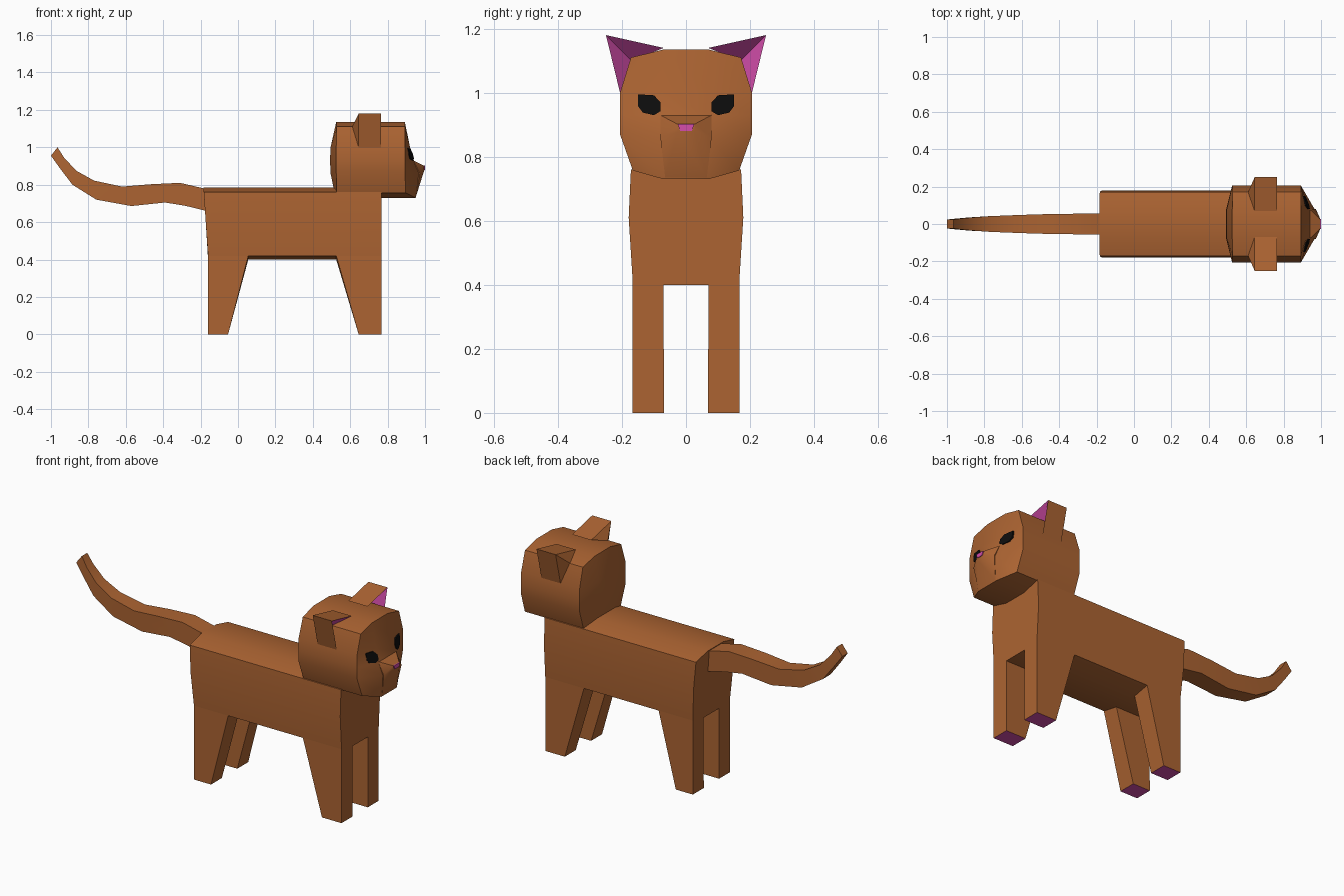
import bpy, bmesh, math
from mathutils import Vector

if "Cube" in bpy.data.objects:
    bpy.data.objects.remove(bpy.data.objects["Cube"])


def material(name, rgb):
    m = bpy.data.materials.new(name)
    m.diffuse_color = (*rgb, 1)
    m.use_nodes = True
    m.node_tree.nodes["Principled BSDF"].inputs["Base Color"].default_value = m.diffuse_color
    return m


FUR = material("brown_fur", (0.413, 0.127, 0.032))
PINK = material("pink_skin", (0.66, 0.076, 0.41))
BLACK = material("black_eye", (0.004, 0.004, 0.004))


def finish(name, bm, mats, angle=35):
    bmesh.ops.recalc_face_normals(bm, faces=bm.faces)
    me = bpy.data.meshes.new(name)
    bm.to_mesh(me)
    bm.free()
    for m in mats:
        me.materials.append(m)
    ob = bpy.data.objects.new(name, me)
    bpy.context.collection.objects.link(ob)
    bpy.ops.object.select_all(action='DESELECT')
    ob.select_set(True)
    bpy.context.view_layer.objects.active = ob
    bpy.ops.object.shade_smooth_by_angle(angle=math.radians(angle))
    return ob


def loft(bm, rings):
    """Closed tube through rings of equal length, with end caps."""
    vs = [[bm.verts.new(p) for p in r] for r in rings]
    n = len(vs[0])
    for a, b in zip(vs, vs[1:]):
        for i in range(n):
            bm.faces.new((a[i], a[(i + 1) % n], b[(i + 1) % n], b[i]))
    return bm.faces.new(vs[0]), bm.faces.new(vs[-1])


def sandwich(name, rows):
    """Front and back sheets of four columns, joined round the rim.
    Row: outer y, outer z, inner y, inner z, then x as front outer/inner, back outer/inner."""
    bm = bmesh.new()
    sheets = []
    for k in (4, 6):
        sheets.append([[bm.verts.new((r[k], -r[0], r[1])), bm.verts.new((r[k + 1], -r[2], r[3])),
                        bm.verts.new((r[k + 1], r[2], r[3])), bm.verts.new((r[k], r[0], r[1]))]
                       for r in rows])
    n = len(rows)
    for s in sheets:
        for i in range(n - 1):
            for j in range(3):
                bm.faces.new((s[i][j], s[i][j + 1], s[i + 1][j + 1], s[i + 1][j]))
    rim = ([(0, j) for j in range(4)] + [(i, 3) for i in range(1, n)]
           + [(n - 1, j) for j in (2, 1, 0)] + [(i, 0) for i in range(n - 2, 0, -1)])
    f, b = sheets
    for (i, j), (k, l) in zip(rim, rim[1:] + rim[:1]):
        bm.faces.new((f[i][j], f[k][l], b[k][l], b[i][j]))
    return finish(name, bm, [FUR])


# Body
sandwich("body", [
    (0.172, 0.76, 0.07, 0.785, 0.768, 0.768, -0.183, -0.185),
    (0.179, 0.61, 0.07, 0.61, 0.768, 0.768, -0.173, -0.173),
    (0.167, 0.42, 0.07, 0.40, 0.768, 0.768, -0.16, -0.16)])

# Head with rounded back and pushed-out face
sandwich("head", [
    (0.172, 1.11, 0.07, 1.135, 0.892, 0.892, 0.528, 0.525),
    (0.206, 1.00, 0.075, 1.00, 0.892, 0.920, 0.525, 0.495),
    (0.206, 0.93, 0.075, 0.93, 0.892, 0.940, 0.525, 0.492),
    (0.206, 0.87, 0.075, 0.86, 0.892, 0.968, 0.525, 0.495),
    (0.166, 0.757, 0.07, 0.73, 0.897, 0.950, 0.528, 0.522)])

# Muzzle
bm = bmesh.new()
for x, y, z in [(0.938, 0.08, 0.93), (0.972, 0.08, 0.86), (0.994, 0.027, 0.902),
                (0.996, 0.027, 0.878), (0.951, 0.065, 0.735), (0.90, 0.06, 0.80)]:
    for s in (-1, 1):
        bm.verts.new((x, s * y, z))
bmesh.ops.convex_hull(bm, input=bm.verts)
finish("muzzle", bm, [FUR], 25)

# Nose plate
bm = bmesh.new()
loft(bm, [[(x, -0.026, 0.902), (x, 0.026, 0.902), (x, 0.018, 0.88), (x, -0.018, 0.88)]
          for x in (0.992, 1.0)])
finish("nose", bm, [PINK])

for s, side in ((-1, "right"), (1, "left")):
    # Legs with an inset pad under each foot: top x range, foot x range
    for end, (t0, t1), (b0, b1) in (("front", (0.525, 0.768), (0.645, 0.768)),
                                    ("back", (-0.16, 0.055), (-0.16, -0.053))):
        bm = bmesh.new()
        top = [(t0, s * 0.07, 0.40), (t1, s * 0.07, 0.40), (t1, s * 0.167, 0.42), (t0, s * 0.167, 0.42)]
        foot = [(b0, s * 0.069, 0), (b1, s * 0.069, 0), (b1, s * 0.167, 0), (b0, s * 0.167, 0)]
        _, sole = loft(bm, [top, foot])
        bmesh.ops.inset_individual(bm, faces=[sole], thickness=0.016)
        sole.material_index = 1
        finish(f"{end}_{side}_leg", bm, [FUR, PINK])

    # Ear: brown shell with a hollow pink front
    bm = bmesh.new()
    v = [bm.verts.new((x, s * y, z)) for x, y, z in [
        (0.765, 0.25, 1.18), (0.765, 0.07, 1.14), (0.70, 0.17, 1.10), (0.765, 0.206, 1.0),
        (0.645, 0.25, 1.18), (0.645, 0.07, 1.14), (0.61, 0.17, 1.11), (0.645, 0.206, 1.0)]]
    for idx in [(0, 1, 2), (0, 2, 3), (4, 6, 5), (4, 7, 6), (0, 4, 5, 1), (0, 3, 7, 4),
                (1, 5, 6, 2), (2, 6, 7, 3)]:
        f = bm.faces.new([v[i] for i in idx])
        f.material_index = 1 if idx in ((0, 1, 2), (0, 2, 3)) else 0
    finish(f"{side}_ear", bm, [FUR, PINK])

    # Eye plate following the slope of the face
    bm = bmesh.new()
    outline = [(0.08, 0.942), (0.10, 0.93), (0.135, 0.938), (0.15, 0.958),
               (0.15, 0.995), (0.10, 0.992), (0.08, 0.97)]
    rings = []
    for lift in (-0.003, 0.006):
        ring = []
        for y, z in outline:
            inner = 0.94 - 0.02 * (z - 0.93) / 0.07
            ring.append((inner + (0.892 - inner) * (y - 0.075) / 0.131 + lift, s * y, z))
        rings.append(ring)
    loft(bm, rings)
    finish(f"{side}_eye", bm, [BLACK])

# Tail: tapering box section; each station is top x, top z, bottom x, bottom z, half width
stations = [(-0.16, 0.775, -0.15, 0.655, 0.055), (-0.31, 0.81, -0.28, 0.687, 0.055),
            (-0.46, 0.803, -0.39, 0.705, 0.053), (-0.62, 0.79, -0.57, 0.686, 0.048),
            (-0.77, 0.822, -0.757, 0.72, 0.042), (-0.865, 0.875, -0.885, 0.797, 0.035),
            (-0.92, 0.935, -0.95, 0.875, 0.029), (-0.965, 1.0, -1.0, 0.955, 0.024)]
# upper side is the one facing the head, so order each end by height along the curl
stations[5:] = [(-0.865, 0.797, -0.885, 0.797, 0.035)] and [
    (-0.865, 0.875, -0.885, 0.80, 0.035), (-0.93, 0.945, -0.95, 0.885, 0.029),
    (-0.965, 1.0, -1.0, 0.955, 0.024)]
bm = bmesh.new()
loft(bm, [[(tx, -w, tz), (tx, w, tz), (bx, w, bz), (bx, -w, bz)]
          for tx, tz, bx, bz, w in stations])
finish("tail", bm, [FUR])
